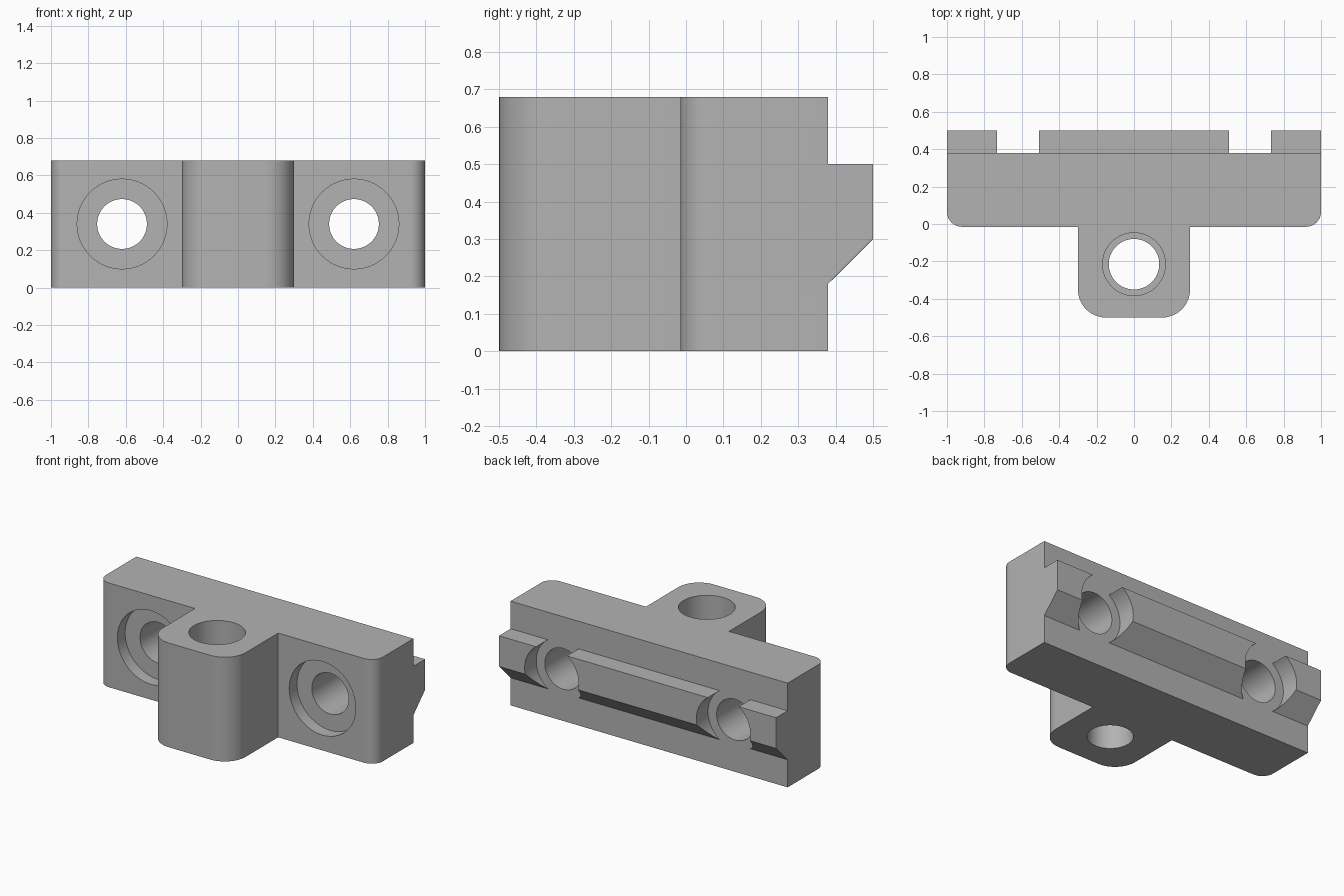
import bpy, bmesh, math
from mathutils import Matrix, Vector

if "Cube" in bpy.data.objects:
    bpy.data.objects.remove(bpy.data.objects["Cube"], do_unlink=True)

HEIGHT = 0.68
HOLE_X, HOLE_Z = 0.62, 0.34
BOSS_Y = -0.215

grey = bpy.data.materials.new("plain grey")
grey.use_nodes = True
colour = (0.45, 0.45, 0.45, 1)
grey.diffuse_color = colour
grey.node_tree.nodes["Principled BSDF"].inputs["Base Color"].default_value = colour


def make_object(name, bm):
    bmesh.ops.recalc_face_normals(bm, faces=bm.faces)
    mesh = bpy.data.meshes.new(name)
    bm.to_mesh(mesh)
    bm.free()
    mesh.materials.append(grey)
    obj = bpy.data.objects.new(name, mesh)
    bpy.context.collection.objects.link(obj)
    return obj


def extrude(name, points, direction):
    bm = bmesh.new()
    face = bm.faces.new([bm.verts.new(p) for p in points])
    result = bmesh.ops.extrude_face_region(bm, geom=[face])
    moved = [v for v in result["geom"] if isinstance(v, bmesh.types.BMVert)]
    bmesh.ops.translate(bm, verts=moved, vec=Vector(direction))
    return make_object(name, bm)


def cylinder(name, radius, start, end):
    start, end = Vector(start), Vector(end)
    axis = end - start
    turn = axis.to_track_quat("Z", "Y").to_matrix().to_4x4()
    bm = bmesh.new()
    bmesh.ops.create_cone(bm, cap_ends=True, segments=64, radius1=radius,
                          radius2=radius, depth=axis.length,
                          matrix=Matrix.Translation((start + end) / 2) @ turn)
    return make_object(name, bm)


def combine(target, tool, operation):
    mod = target.modifiers.new(operation.lower(), "BOOLEAN")
    mod.operation, mod.solver, mod.object = operation, "EXACT", tool
    bpy.context.view_layer.objects.active = target
    bpy.ops.object.modifier_apply(modifier=mod.name)
    bpy.data.objects.remove(tool, do_unlink=True)


def arc(cx, cy, radius, steps=12):
    # Quarter round from the front (-y) to the +x side
    angles = [math.pi / 2 * (i / steps - 1) for i in range(steps + 1)]
    return [(cx + radius * math.cos(a), cy + radius * math.sin(a), 0) for a in angles]


# T-shaped body with rounded front corners
half = arc(0.15, -0.35, 0.15) + [(0.3, -0.015, 0)] + arc(0.92, 0.065, 0.08) + [(1, 0.38, 0)]
outline = half + [(-x, y, z) for x, y, z in reversed(half)]
bracket = extrude("mounting_bracket", outline, (0, 0, HEIGHT))

# Rear locating rail with a sloped underside, interrupted around each bolt
section = [(0.34, 0.18), (0.38, 0.18), (0.5, 0.3), (0.5, 0.5), (0.34, 0.5)]
rail = extrude("rear_rail", [(-1, y, z) for y, z in section], (2, 0, 0))
for side in (-1, 1):
    x = side * HOLE_X
    combine(rail, cylinder("clearance", 0.195, (x, 0.2, HOLE_Z), (x, 0.7, HOLE_Z)), "DIFFERENCE")
combine(bracket, rail, "UNION")

# Counterbored bolt holes through the plate
for side in (-1, 1):
    x = side * HOLE_X
    combine(bracket, cylinder("bolt_hole", 0.133, (x, -0.2, HOLE_Z), (x, 0.7, HOLE_Z)), "DIFFERENCE")
    combine(bracket, cylinder("counterbore", 0.24, (x, -0.2, HOLE_Z), (x, 0.065, HOLE_Z)), "DIFFERENCE")

# Stepped vertical hole through the boss
combine(bracket, cylinder("boss_hole", 0.135, (0, BOSS_Y, -0.2), (0, BOSS_Y, 0.9)), "DIFFERENCE")
combine(bracket, cylinder("boss_step", 0.168, (0, BOSS_Y, 0.34), (0, BOSS_Y, 0.9)), "DIFFERENCE")

bpy.ops.object.select_all(action="DESELECT")
bracket.select_set(True)
bpy.context.view_layer.objects.active = bracket
bpy.ops.object.shade_smooth_by_angle(angle=math.radians(30))
